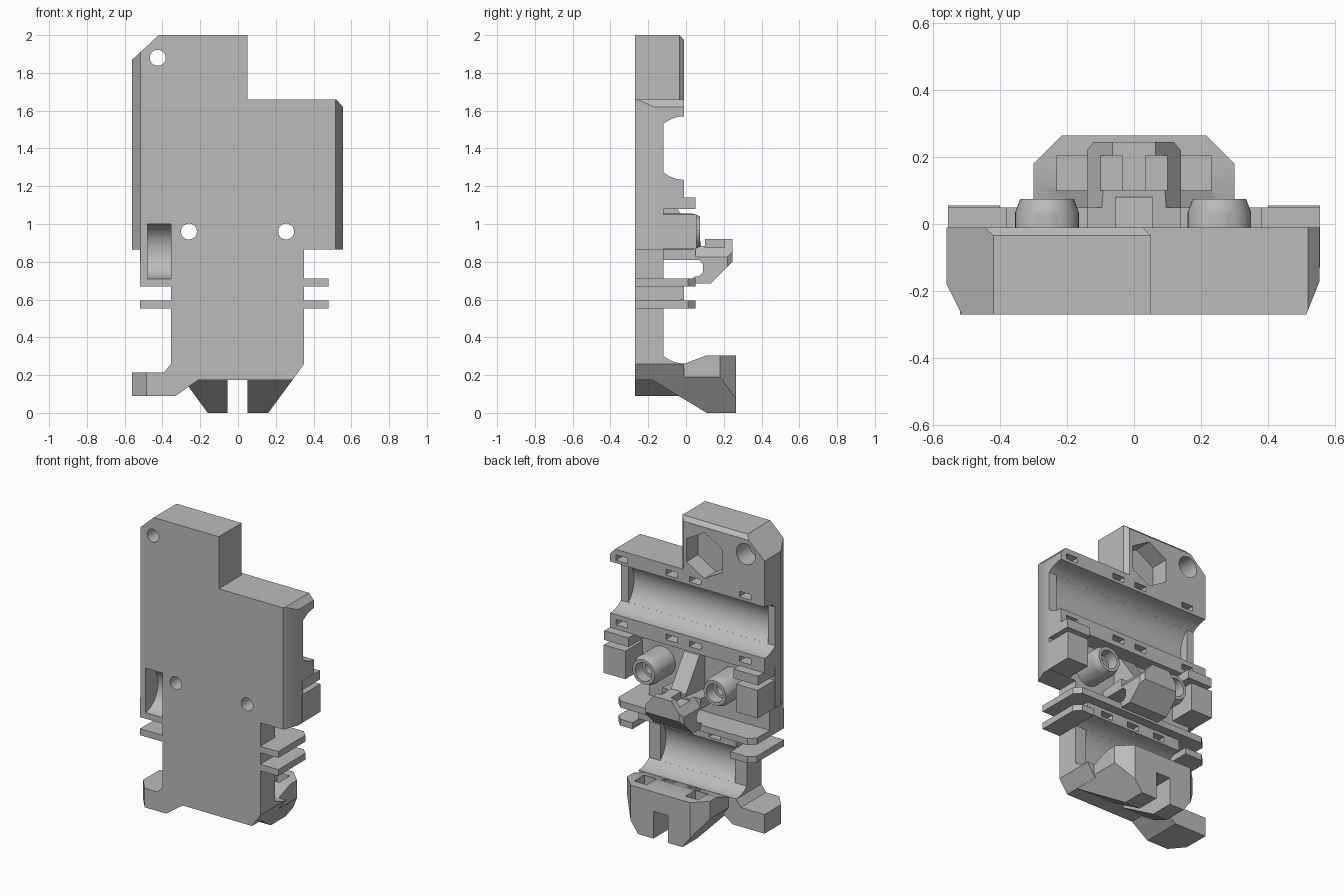
import bpy, bmesh, math
from mathutils import Matrix, Vector

if "Cube" in bpy.data.objects:
    bpy.data.objects.remove(bpy.data.objects["Cube"])

grey = bpy.data.materials.new("plain grey")
grey.use_nodes = True
grey.diffuse_color = (0.5, 0.5, 0.5, 1)
grey.node_tree.nodes["Principled BSDF"].inputs["Base Color"].default_value = (0.5, 0.5, 0.5, 1)


def make(name, bm):
    bmesh.ops.recalc_face_normals(bm, faces=bm.faces)
    me = bpy.data.meshes.new(name)
    bm.to_mesh(me)
    bm.free()
    me.materials.append(grey)
    ob = bpy.data.objects.new(name, me)
    bpy.context.collection.objects.link(ob)
    return ob


def prism(name, axis, profile, a, b):
    """Extrude a 2D profile along an axis from a to b."""
    place = {"x": lambda p, t: (t, p[0], p[1]),
             "y": lambda p, t: (p[0], t, p[1]),
             "z": lambda p, t: (p[0], p[1], t)}[axis]
    bm = bmesh.new()
    face = bm.faces.new([bm.verts.new(place(p, a)) for p in profile])
    ext = bmesh.ops.extrude_face_region(bm, geom=[face])
    shift = Vector(place((0, 0), b - a))
    bmesh.ops.translate(bm, vec=shift, verts=[v for v in ext["geom"] if isinstance(v, bmesh.types.BMVert)])
    return make(name, bm)


def box(name, x0, x1, y0, y1, z0, z1):
    return prism(name, "z", [(x0, y0), (x1, y0), (x1, y1), (x0, y1)], z0, z1)


def rod(name, x, z, r0, r1, y0, y1, sides=40):
    """Round or polygonal rod along y."""
    bm = bmesh.new()
    m = Matrix.Translation((x, (y0 + y1) / 2, z)) @ Matrix.Rotation(-math.pi / 2, 4, "X")
    bmesh.ops.create_cone(bm, cap_ends=True, segments=sides, radius1=r0, radius2=r1, depth=y1 - y0, matrix=m)
    return make(name, bm)


def combine(ob, others, op="DIFFERENCE"):
    """Boolean the others into ob, then remove them."""
    for other in others:
        mod = ob.modifiers.new("cut", "BOOLEAN")
        mod.operation, mod.solver, mod.object = op, "EXACT", other
        dg = bpy.context.evaluated_depsgraph_get()
        me = bpy.data.meshes.new_from_object(ob.evaluated_get(dg))
        ob.modifiers.clear()
        ob.data = me
        bpy.data.objects.remove(other)


BACK, FRONT, SHELF = -0.01, -0.27, -0.12

# Main plate outline
body = prism("main_body", "y", [
    (-0.42, 2), (0.05, 2), (0.05, 1.66), (0.52, 1.66), (0.555, 1.62), (0.555, 0.865),
    (0.35, 0.865), (0.35, 0.26), (0.29, 0.175), (-0.21, 0.175), (-0.33, 0.09),
    (-0.42, 0.09), (-0.42, 0.215), (-0.39, 0.215), (-0.355, 0.26), (-0.355, 0.67),
    (-0.52, 0.67), (-0.52, 0.865), (-0.56, 0.865), (-0.56, 1.87)], FRONT, BACK)

# Long front edges and the tab's back edge are bevelled
combine(body, [
    prism("cut", "z", [(-0.56, -0.18), (-0.515, FRONT), (-0.515, -0.4), (-0.7, -0.4), (-0.7, -0.18)], 0.8, 2.1),
    prism("cut", "z", [(0.555, -0.17), (0.515, FRONT), (0.515, -0.4), (0.7, -0.4), (0.7, -0.17)], 0.8, 2.1),
    prism("cut", "x", [(-0.035, 2), (BACK, 1.975), (0.1, 1.975), (0.1, 2.1), (-0.035, 2.1)], -1, 1),
    prism("cut", "z", [(0.05, -0.035), (0.025, BACK), (0.025, 0.1), (0.1, 0.1), (0.1, -0.035)], 1.66, 2.1),
])

# Pair of thin side fins crossing the body
fin = [(-0.52, FRONT), (0.48, FRONT), (0.48, 0.01), (0.44, 0.05), (-0.48, 0.05), (-0.52, 0.01)]
combine(body, [prism("fin", "z", fin, z, z + 0.042) for z in (0.552, 0.67)], "UNION")


# Round cable channels with shallower end lips
def channel(zc, x0, x1, floor):
    r = 0.168
    arc = [math.pi * i / 32 for i in range(33)]
    pts = [(max(BACK - r * math.sin(t), floor), zc + r * math.cos(t)) for t in arc]
    flat = [p for p in pts if p[0] > floor]
    if len(flat) < len(pts):
        h = math.sqrt(r * r - (floor - BACK) ** 2)
        half = len(flat) // 2
        pts = flat[:half] + [(floor, zc + h), (floor, zc - h)] + flat[half:]
    return prism("cut", "x", pts + [(0.1, zc - r), (0.1, zc + r)], x0, x1)


combine(body, [channel(1.402, -0.51, 0.5, -1), channel(1.402, -1, 1, SHELF),
               channel(0.43, -0.27, 0.27, -1), channel(0.43, -0.356, 0.351, SHELF)])

# Recessed shelf, side window, hexagonal nut pocket and mounting holes
window = [(FRONT + 0.13 * math.cos(t), 0.855 + 0.145 * math.sin(t))
          for t in [math.pi * (i / 12 - 0.5) for i in range(13)]]
combine(body, [
    box("cut", -1, 1, SHELF, 0.2, 0.712, 1.135),
    prism("cut", "x", window + [(-0.4, 1), (-0.4, 0.71)], -0.48, -0.355),
    rod("cut", -0.126, 1.79, 0.15, 0.15, -0.13, 0.1, 6),
    rod("cut", -0.425, 1.88, 0.042, 0.042, -0.4, 0.1),
    rod("cut", -0.425, 1.88, 0.068, 0.068, -0.14, 0.1),
])
combine(body, [rod("cut", x, 0.96, 0.042, 0.042, -0.4, 0.1) for x in (-0.26, 0.255)])

# Small strap slots along the channels
slots = [(x, z) for z in (1.607, 1.185) for x in (-0.42, -0.06, 0.11, 0.47)]
slots += [(x, 0.632) for x in (-0.2, 0, 0.2)]
combine(body, [box("cut", x - 0.042, x + 0.042, -0.08, 0, z - 0.018, z + 0.018) for x, z in slots])

# Foot at the lower side
prism("side_foot", "z", [(-0.34, FRONT), (-0.485, FRONT), (-0.56, -0.18), (-0.56, BACK), (-0.34, BACK)],
      0.09, 0.215)

# Side blocks and ledges on the shelf
for side, word in ((1, "left"), (-1, "right")):
    def across(a, b):
        return sorted((side * a, side * b))
    box(word + "_lower_block", *across(0.4, 0.556), SHELF - 0.01, 0.055, 0.867, 1.05)
    box(word + "_upper_ledge", *across(0.38, 0.556), SHELF - 0.01, 0.05, 1.08, 1.14)
    # Hollow screw post with a tapered rim
    x = 0.255 if side > 0 else -0.26
    post = rod(word + "_screw_post", x, 0.96, 0.095, 0.095, SHELF - 0.01, 0.035)
    combine(post, [rod("rim", x, 0.96, 0.095, 0.08, 0.035, 0.075)], "UNION")
    combine(post, [rod("cut", x, 0.96, 0.042, 0.042, -0.4, 0.2), rod("cut", x, 0.96, 0.06, 0.06, 0, 0.2)])

# Central latch: hooked arm with sloping shoulders
latch = prism("latch", "x", [
    (-0.13, 0.865), (0.1, 0.885), (0.1, 0.92), (0.245, 0.92), (0.245, 0.8), (0.13, 0.685),
    (0.04, 0.685), (0.04, 0.72), (0.07, 0.725), (0.09, 0.745), (0.09, 0.785), (0.07, 0.81),
    (-0.13, 0.81)], -0.14, 0.14)
combine(latch, [prism("cut", "y", [(s * 0.06, 0.925), (s * 0.145, 0.82), (s * 0.3, 0.82), (s * 0.3, 1)], 0.05, 0.4)
                for s in (-1, 1)])
combine(latch, [prism("cut", "z", [(s * 0.14, 0.22), (s * 0.12, 0.245), (s * 0.12, 0.3), (s * 0.2, 0.3),
                                   (s * 0.2, 0.22)], 0.6, 1) for s in (-1, 1)])
combine(latch, [box("cut", *sorted((s * 0.035, s * 0.1)), 0.1, 0.205, 0.875, 1) for s in (-1, 1)])
prism("latch_ramp", "x", [(-0.13, 1.1), (-0.06, 1.1), (0.08, 0.9), (0.08, 0.83), (-0.13, 0.83)], -0.055, 0.055)

# Bottom clip with split hooks
clip = prism("bottom_clip", "x", [(-0.18, 0.175), (0.11, 0), (0.265, 0), (0.265, 0.305), (0.11, 0.305),
                                  (-0.01, 0.26), (-0.18, 0.26)], -0.3, 0.3)
combine(clip, [box("cut", -0.055, 0.05, -0.4, 0.4, -0.1, 0.178)])
for s in (-1, 1):
    combine(clip, [
        prism("cut", "y", [(s * 0.16, 0), (s * 0.3, 0.19), (s * 0.5, 0.19), (s * 0.5, -0.1), (s * 0.087, -0.1)],
              -0.5, 0.5),
        prism("cut", "z", [(s * 0.3, 0.18), (s * 0.21, 0.27), (s * 0.21, 0.4), (s * 0.5, 0.4), (s * 0.5, 0.18)],
              -0.1, 0.5),
        box("cut", *sorted((s * 0.14, s * 0.23)), 0.1, 0.205, 0.2, 0.5),
        box("cut", *sorted((s * 0.05, s * 0.13)), 0.02, 0.07, 0.22, 0.5),
    ])

# Smooth round surfaces, keep hard edges
for ob in bpy.context.collection.objects:
    if ob.type == "MESH" and grey.name in ob.data.materials:
        ob.data.polygons.foreach_set("use_smooth", [True] * len(ob.data.polygons))
        ob.data.set_sharp_from_angle(angle=math.radians(25))
